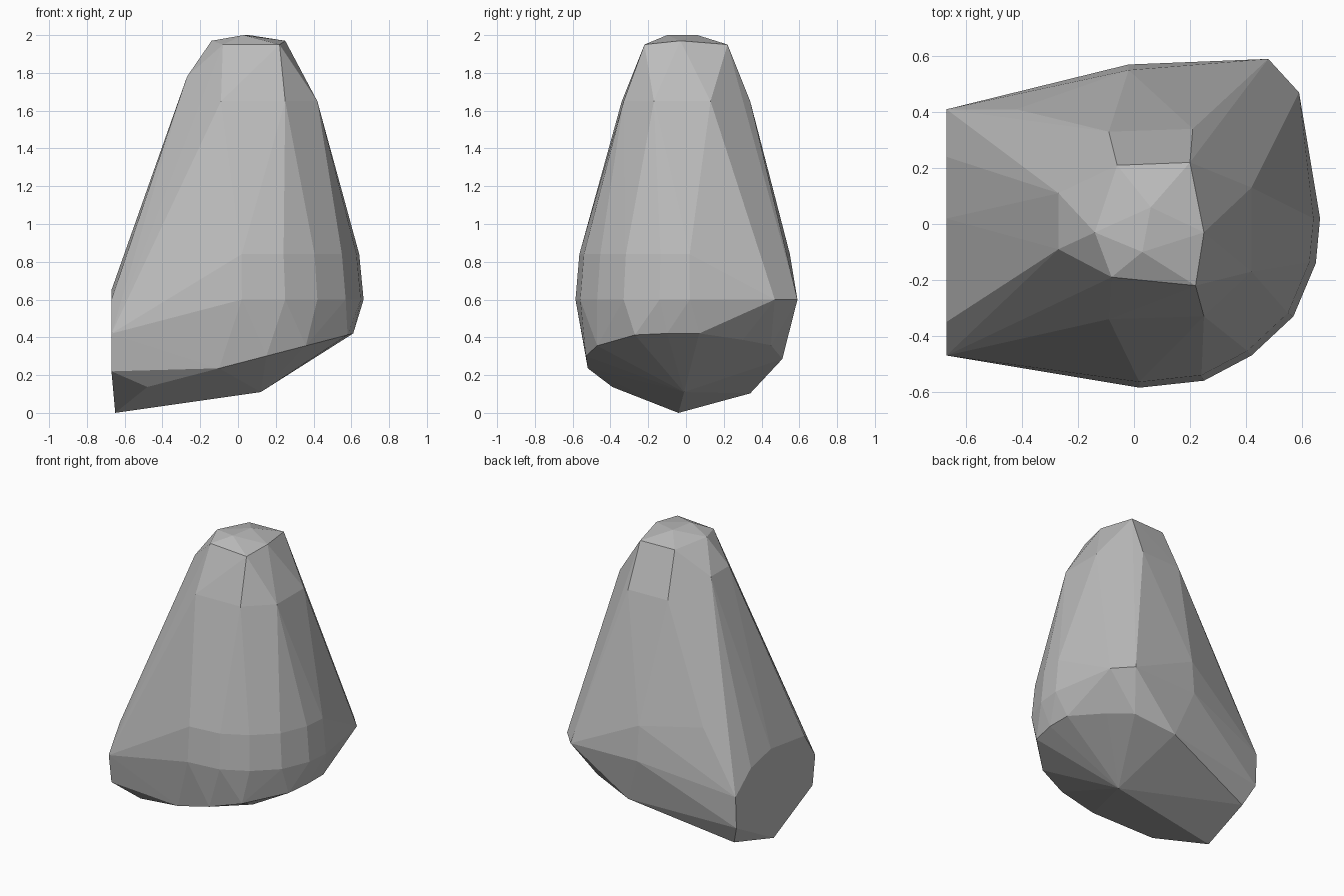
import bpy
import bmesh

# Remove the default cube
default_cube = bpy.data.objects.get("Cube")
if default_cube:
    bpy.data.objects.remove(default_cube, do_unlink=True)


def level_ring(outline, height, scale=1.0):
    """Lift an (x, y) outline to one height, optionally drawn inwards."""
    return [(x * scale, y * scale, height) for x, y in outline]


def tilted_ring(outline, height, slope):
    """Lift an (x, y) outline onto a plane that rises towards +x."""
    return [(x, y, height + slope * x) for x, y in outline]


def side_facet(outline, offset):
    """Stand a (y, z) outline upright at a fixed x."""
    return [(offset, y, z) for y, z in outline]


def make_material(name, colour):
    material = bpy.data.materials.new(name)
    material.use_nodes = True
    material.diffuse_color = colour
    shader = material.node_tree.nodes["Principled BSDF"]
    shader.inputs["Base Color"].default_value = colour
    shader.inputs["Roughness"].default_value = 0.9
    return material


def hull_object(name, points, material):
    """Wrap a faceted convex surface around the contour points."""
    bm = bmesh.new()
    for point in points:
        bm.verts.new(point)
    hull = bmesh.ops.convex_hull(bm, input=bm.verts[:])
    unused = set(hull["geom_interior"]) | set(hull["geom_unused"])
    loose = [item for item in unused if isinstance(item, bmesh.types.BMVert)]
    bmesh.ops.delete(bm, geom=loose, context='VERTS')
    bmesh.ops.recalc_face_normals(bm, faces=bm.faces[:])
    for face in bm.faces:
        face.smooth = False
    mesh = bpy.data.meshes.new(name)
    bm.to_mesh(mesh)
    bm.free()
    mesh.materials.append(material)
    rock = bpy.data.objects.new(name, mesh)
    bpy.context.collection.objects.link(rock)
    return rock


# Flattened crown with a short ridge
ridge = level_ring([(.06, .06), (.03, -.1)], 2)
crown = level_ring([(-.08, -.19), (.22, -.22), (.2, .22), (-.06, .21)], 1.95)
crown += level_ring([(-.14, -.03), (.25, -.03)], 1.97)

# Shoulder below the crown
shoulder = level_ring([(-.09, -.34), (.25, -.33), (.42, -.17),
                       (.42, .13), (.21, .34), (-.09, .33)], 1.65)
shoulder += level_ring([(-.27, .11), (-.27, -.09)], 1.78)

# Wide belly, repeated slightly narrower above, with two back corners
belly = [(.02, -.585), (.25, -.56), (.42, -.47), (.57, -.33),
         (.65, -.14), (.665, .02), (-.02, .57)]
body = level_ring(belly, .6) + level_ring(belly, .84, scale=.965)
corners = level_ring([(.59, .47), (.48, .59)], .6)
back_bump = level_ring([(-.42, .41)], .88)

# Broken-off flat facet on one side
facet = side_facet([(.41, .46), (.4, .24), (-.44, .22), (-.47, .42),
                    (-.35, .6), (.02, .65), (.24, .6)], -.67)

# Sloping lower rim and the keel beneath it
rim = tilted_ring([(-.48, -.39), (-.1, -.52), (.15, -.53), (.36, -.47),
                   (.58, -.27), (.61, -.1), (.61, .07), (.48, .3),
                   (.37, .45), (.09, .51), (-.05, .47), (-.61, .34)],
                  height=.262, slope=.26)
keel = [(-.65, -.04, 0), (.12, -.01, .11)]

stone_grey = make_material("stone grey", (.5, .5, .5, 1))
hull_object("rock",
            ridge + crown + shoulder + body + corners + back_bump
            + facet + rim + keel,
            stone_grey)
